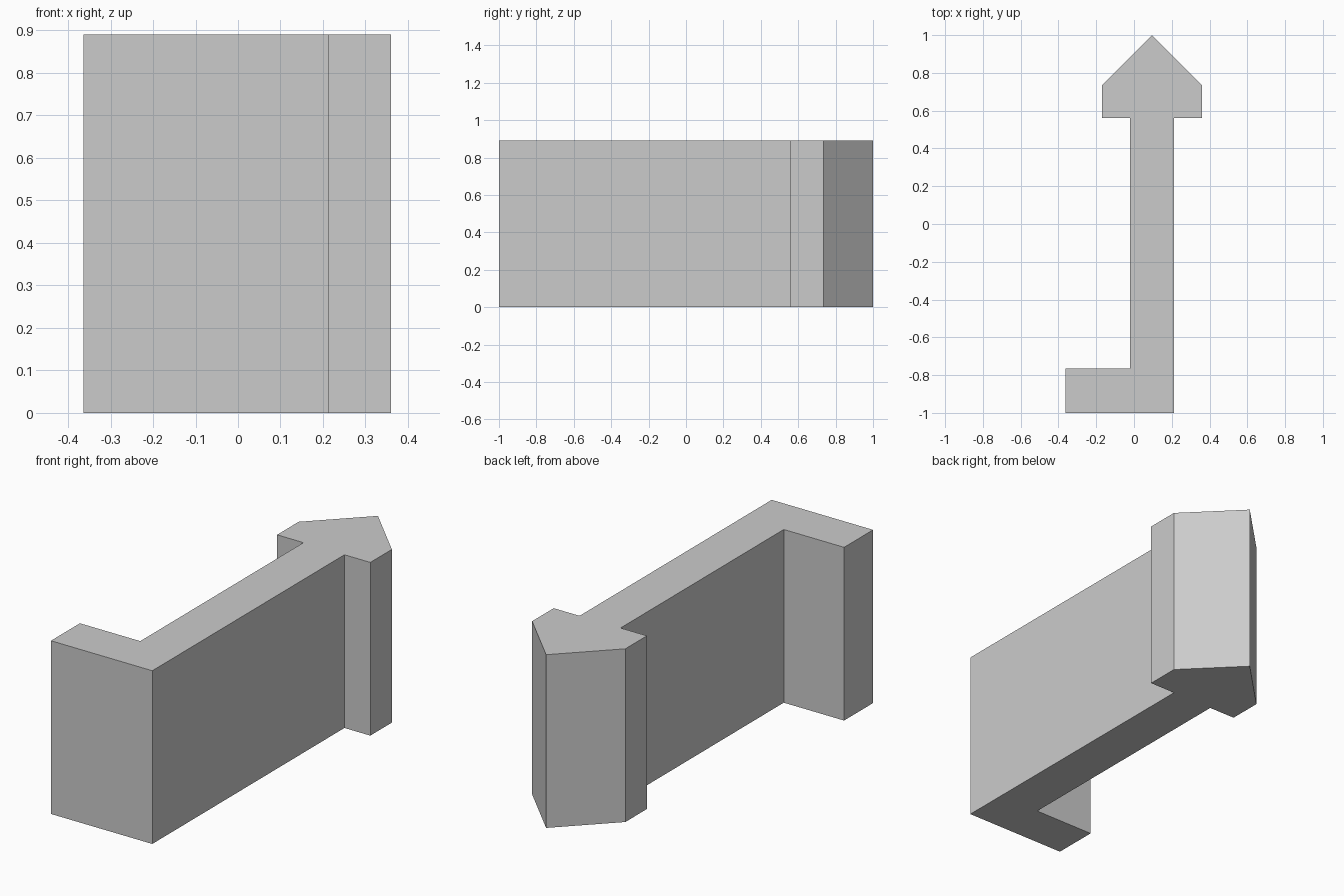
import bpy
import bmesh

cube = bpy.data.objects.get("Cube")
if cube:
    bpy.data.objects.remove(cube, do_unlink=True)

HEIGHT = 0.89
SHAFT_L, SHAFT_R = -0.02, 0.213      # sides of the long bar
HEAD_L, HEAD_R = -0.17, 0.36         # sides of the pointed head
FOOT_X, FOOT_Y = -0.363, -0.765      # end and inner side of the foot
NECK_Y, SHOULDER_Y = 0.56, 0.735

# Outline of the clip, counter-clockwise from above
outline = [
    (FOOT_X, -1), (SHAFT_R, -1),
    (SHAFT_R, NECK_Y), (HEAD_R, NECK_Y), (HEAD_R, SHOULDER_Y),
    ((HEAD_L + HEAD_R) / 2, 1),
    (HEAD_L, SHOULDER_Y), (HEAD_L, NECK_Y), (SHAFT_L, NECK_Y),
    (SHAFT_L, FOOT_Y), (FOOT_X, FOOT_Y),
]

# Grey material
grey = bpy.data.materials.new("grey")
grey.use_nodes = True
colour = (0.6, 0.6, 0.6, 1)
grey.diffuse_color = colour
grey.node_tree.nodes["Principled BSDF"].inputs["Base Color"].default_value = colour

# Extrude the outline into a solid
bm = bmesh.new()
base = bm.faces.new([bm.verts.new((x, y, 0)) for x, y in outline])
top = bmesh.ops.extrude_face_region(bm, geom=[base], use_keep_orig=True)
bmesh.ops.translate(bm, vec=(0, 0, HEIGHT),
                    verts=[v for v in top["geom"] if isinstance(v, bmesh.types.BMVert)])
bmesh.ops.recalc_face_normals(bm, faces=bm.faces)
mesh = bpy.data.meshes.new("arrow_clip")
bm.to_mesh(mesh)
bm.free()
mesh.materials.append(grey)
clip = bpy.data.objects.new("arrow_clip", mesh)
bpy.context.collection.objects.link(clip)
